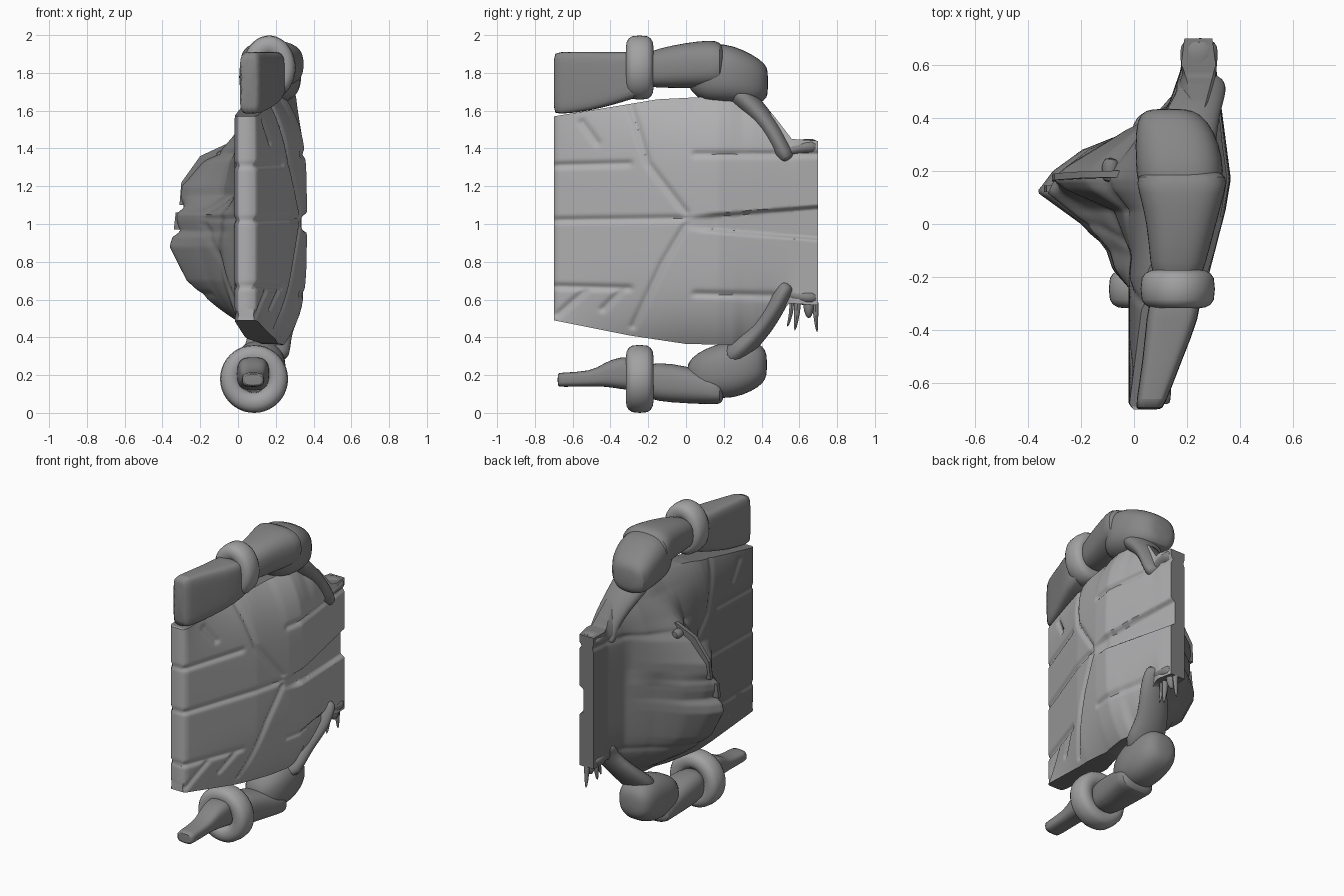
import bpy, bmesh, math
from mathutils import Vector

if "Cube" in bpy.data.objects:
    bpy.data.objects.remove(bpy.data.objects["Cube"])


def grey(name, v):
    m = bpy.data.materials.new(name)
    m.diffuse_color = (v, v, v * 1.02, 1)
    m.use_nodes = True
    m.node_tree.nodes["Principled BSDF"].inputs["Base Color"].default_value = m.diffuse_color
    return m


PANEL, LIMB, CUFF, DARK = grey("panel", .43), grey("limb", .24), grey("cuff", .36), grey("dark", .2)


def lerp(pts, t):
    if t <= pts[0][0]:
        return pts[0][1]
    for (a, p), (b, q) in zip(pts, pts[1:]):
        if t <= b:
            return p + (q - p) * (t - a) / (b - a)
    return pts[-1][1]


def finish(name, bm, angle, *mats):
    bmesh.ops.recalc_face_normals(bm, faces=bm.faces)
    me = bpy.data.meshes.new(name)
    bm.to_mesh(me)
    bm.free()
    for m in mats:
        me.materials.append(m)
    ob = bpy.data.objects.new(name, me)
    bpy.context.collection.objects.link(ob)
    bpy.ops.object.select_all(action='DESELECT')
    ob.select_set(True)
    bpy.context.view_layer.objects.active = ob
    bpy.ops.object.shade_smooth_by_angle(angle=math.radians(angle))
    return ob


# --- torso shell: side outline plus thickness profiles ---
TOP = [(-.7, 1.57), (-.3, 1.635), (-.15, 1.66), (.24, 1.68), (.36, 1.65), (.46, 1.58), (.56, 1.45), (.7, 1.44)]
BOT = [(-.7, .49), (-.3, .41), (0, .365), (.25, .36), (.36, .42), (.46, .51), (.55, .58), (.7, .57)]
OUTER = [(-.7, .085), (-.68, .105), (-.2, .28), (.05, .345), (.17, .365), (.4, .335), (.7, .295)]
INNER = [(-.7, .0), (-.68, -.02), (-.2, -.02), (.2, .02), (.36, .06), (.45, .13), (.58, .175), (.7, .19)]
BULGE_Y = [(-.24, 0), (-.17, .17), (-.1, .25), (0, .53), (.12, 1), (.2, .86), (.28, .62), (.35, .2), (.45, 0)]
BULGE_Y_HIGH = [(-.12, 0), (.05, .25), (.13, .85), (.17, 1), (.22, .85), (.3, .5), (.42, 0)]
BULGE_Z = [(.43, 0), (.55, .35), (.7, .76), (.88, 1), (.93, .96), (.96, .85), (1.02, .9), (1.06, .9),
           (1.09, .84), (1.13, .86), (1.2, .84), (1.24, .74), (1.33, .54), (1.37, .34), (1.45, .18), (1.57, 0)]
SEAMS = [((-.3, 1.65), (-.2, 1.32)), ((-.2, 1.32), (0, 1.06)), ((0, 1.0), (-.12, .8)), ((-.12, .8), (-.28, .46)),
         ((-.7, 1.31), (-.3, 1.32)), ((-.7, 1.02), (0, 1.03)), ((-.7, .67), (-.3, .66)),
         ((.05, 1.37), (.7, 1.37)), ((.05, .63), (.5, .62)),
         ((-.68, .52), (-.53, .65)), ((-.44, .55), (-.33, .66)), ((-.55, 1.54), (-.47, 1.43))]


def groove(y, z):
    g = 0
    for (ay, az), (by, bz) in SEAMS:
        dy, dz = by - ay, bz - az
        t = max(0, min(1, ((y - ay) * dy + (z - az) * dz) / (dy * dy + dz * dz)))
        d2 = (y - ay - t * dy) ** 2 + (z - az - t * dz) ** 2
        g = max(g, math.exp(-d2 / .00025))
    return g


def outer(y, z, e):
    x = lerp(OUTER, y) - .12 * e ** 4 * lerp([(-.7, 0), (0, 1), (.3, 1), (.6, 0)], y)
    if y > 0:  # recessed spine channel
        edge = (.03 + .08 * y - abs(z - 1.005)) / .02
        x -= .03 * min(1, y / .15) * max(0, min(1, edge + .5))
    return x - .015 * groove(y, z)


def inner(y, z, e):
    k = max(0, min(1, (z - 1.05) / .1))
    h = lerp(BULGE_Y, y) * (1 - k) + lerp(BULGE_Y_HIGH, y) * k
    x = lerp(INNER, y) - .38 * h * lerp(BULGE_Z, z)
    x += .16 * e ** 6 * lerp([(-.7, 0), (-.2, .4), (.1, 1), (.35, 1), (.6, 0)], y)
    return x + .01 * groove(y, z)


NY, NZ = 110, 120
bm = bmesh.new()
sides = []
for mat, f in enumerate((outer, inner)):
    grid = []
    for i in range(NY + 1):
        y = -.7 + 1.4 * i / NY
        lo, hi = lerp(BOT, y), lerp(TOP, y)
        row = []
        for j in range(NZ + 1):
            v = j / NZ
            z = lo + (hi - lo) * v
            row.append(bm.verts.new((f(y, z, abs(2 * v - 1)), y, z)))
        grid.append(row)
    for i in range(NY):
        for j in range(NZ):
            face = bm.faces.new((grid[i][j], grid[i + 1][j], grid[i + 1][j + 1], grid[i][j + 1]))
            face.material_index = mat
    sides.append(grid[0] + [r[-1] for r in grid[1:]] + grid[-1][-2::-1] + [r[0] for r in grid[-2:0:-1]])
a, b = sides
for i in range(len(a)):
    n = (i + 1) % len(a)
    face = bm.faces.new((a[i], a[n], b[n], b[i]))
    face.material_index = 0 if a[i].co.y < -.69 else 1
finish("torso_shell", bm, 50, PANEL, DARK)


# --- skin a list of vertex rings into a capped body ---
def skin(name, bm, rings, mat):
    n = len(rings[0])
    for p, q in zip(rings, rings[1:]):
        for k in range(n):
            bm.faces.new((p[k], p[(k + 1) % n], q[(k + 1) % n], q[k]))
    bm.faces.new(rings[0])
    bm.faces.new(rings[-1])
    ob = finish(name, bm, 50, mat)
    mod = ob.modifiers.new("smooth", 'SUBSURF')
    mod.levels = mod.render_levels = 1


# limbs: sections are (y, cx, cz, rx, rz)
def loft(name, sections, power=2.0, mat=LIMB, n=28):
    bm = bmesh.new()
    rings = []
    for y, cx, cz, rx, rz in sections:
        cs = [(math.cos(math.tau * k / n), math.sin(math.tau * k / n)) for k in range(n)]
        rings.append([bm.verts.new((cx + rx * math.copysign(abs(c) ** (2 / power), c), y,
                                    cz + rz * math.copysign(abs(s) ** (2 / power), s))) for c, s in cs])
    skin(name, bm, rings, mat)


loft("upper_forearm", [(-.7, .055, 1.745, .045, .155), (-.69, .06, 1.745, .055, .167), (-.5, .11, 1.755, .075, .157),
                       (-.36, .145, 1.775, .1, .135), (-.2, .17, 1.8, .1, .12)], 5)
loft("lower_forearm", [(-.68, .08, .175, .055, .035), (-.67, .08, .175, .06, .038), (-.5, .08, .18, .06, .04),
                       (-.44, .08, .2, .07, .06), (-.36, .08, .215, .08, .085), (-.2, .08, .2, .1, .1)], 3)
loft("upper_arm", [(-.25, .16, 1.81, .08, .08), (-.15, .165, 1.825, .105, .105), (0, .18, 1.84, .13, .12),
                   (.13, .18, 1.845, .165, .13), (.18, .18, 1.845, .175, .12), (.21, .18, 1.84, .12, .08)], 2.6)
loft("upper_shoulder", [(.0, .17, 1.8, .05, .06), (.06, .17, 1.79, .12, .13), (.15, .175, 1.8, .165, .16),
                        (.25, .17, 1.79, .165, .155), (.35, .155, 1.765, .15, .135), (.42, .135, 1.75, .115, .1),
                        (.435, .13, 1.75, .06, .06)], 2.6)
loft("lower_arm", [(-.25, .08, .17, .08, .08), (-.15, .085, .165, .1, .105), (0, .1, .15, .11, .1),
                   (.14, .12, .125, .125, .08), (.18, .12, .11, .12, .065), (.2, .12, .11, .08, .04)], 2.6)
loft("lower_shoulder", [(.0, .11, .2, .05, .06), (.06, .11, .21, .11, .11), (.15, .12, .22, .13, .14),
                        (.25, .12, .23, .135, .155), (.35, .115, .25, .13, .135), (.41, .11, .255, .1, .1),
                        (.43, .11, .255, .05, .05)], 2.4)


# --- wrist cuffs ---
def cuff(name, x, z, rx, rz):
    bm = bmesh.new()
    rows = []
    for i in range(40):
        t = math.tau * i / 40
        row = []
        for j in range(16):
            p = math.tau * j / 16
            d = .055 * math.cos(p)
            row.append(bm.verts.new((x + (rx - .055 + d) * math.cos(t),
                                     -.245 + .072 * math.copysign(abs(math.sin(p)) ** .6, math.sin(p)),
                                     z + (rz - .055 + d) * math.sin(t))))
        rows.append(row)
    for i in range(40):
        for j in range(16):
            p, q, m = rows[i], rows[(i + 1) % 40], (j + 1) % 16
            bm.faces.new((p[j], q[j], q[m], p[m]))
    finish(name, bm, 60, CUFF)


cuff("upper_cuff", .165, 1.828, .14, .17)
cuff("lower_cuff", .085, .18, .18, .18)


# --- tubes: points are (x, y, z, radius), flat widens them in x ---
def tube(name, pts, flat=1.0, mat=LIMB, n=16):
    bm = bmesh.new()
    ps = [Vector(p[:3]) for p in pts]
    rings = []
    for i, p in enumerate(ps):
        d = (ps[min(i + 1, len(ps) - 1)] - ps[max(i - 1, 0)]).normalized()
        u = (Vector((1, 0, 0)) - d * d.x).normalized()
        w = d.cross(u)
        r = pts[i][3]
        rings.append([bm.verts.new(p + u * r * flat * math.cos(math.tau * k / n) + w * r * math.sin(math.tau * k / n))
                      for k in range(n)])
    skin(name, bm, rings, mat)


# shoulder straps and rear tabs, mirrored about mid height
for name, s, dx in (("upper", 1, 0), ("lower", -1, -.03)):
    z = lambda h: 1.01 + s * h
    tube(name + "_shoulder_strap", [(.17 + dx, .22, z(.73), .07), (.19 + dx, .32, z(.64), .065),
                                    (.22 + dx, .41, z(.55), .055), (.245, .47, z(.46), .05), (.255, .505, z(.39), .05),
                                    (.25, .53, z(.345), .05), (.25, .545, z(.325), .035)], 1.9)
    tube(name + "_strap_tab", [(.245, .5, z(.36), .035), (.245, .57, z(.39), .04), (.245, .64, z(.4), .045),
                               (.245, .7, z(.4), .042)], 1.65)

# thin fins on the inner bulge
bm = bmesh.new()
for y0, tilt, pts in ((.165, .05, [(-.31, 1.1), (-.3, 1.22), (-.2, 1.36), (-.07, 1.42), (.05, 1.42), (.05, 1.1)]),
                      (.12, .0, [(-.34, .97), (-.33, 1.06), (0, 1.06), (0, .97)])):
    f = bm.faces.new([bm.verts.new((x, y0 + tilt * (z - 1.2), z)) for x, z in pts])
    ext = bmesh.ops.extrude_face_region(bm, geom=[f])
    bmesh.ops.translate(bm, vec=(0, .025, 0), verts=[v for v in ext["geom"] if isinstance(v, bmesh.types.BMVert)])
finish("inner_fins", bm, 30, DARK)
tube("fin_knob", [(-.09, .15, 1.36, .03), (-.09, .22, 1.36, .035), (-.085, .25, 1.36, .025)], 1, DARK)

# ragged strands under the rear edge
for i, (y, end, low, r) in enumerate(((.56, .535, .45, .012), (.59, .575, .43, .018), (.65, .65, .5, .03), (.685, .695, .42, .016))):
    tube(f"rear_strand_{i + 1}", [(.25, y, .62, r * 1.3), (.25, y, .53, r), (.25, end, low, .006)], 1.2, LIMB, 8)
